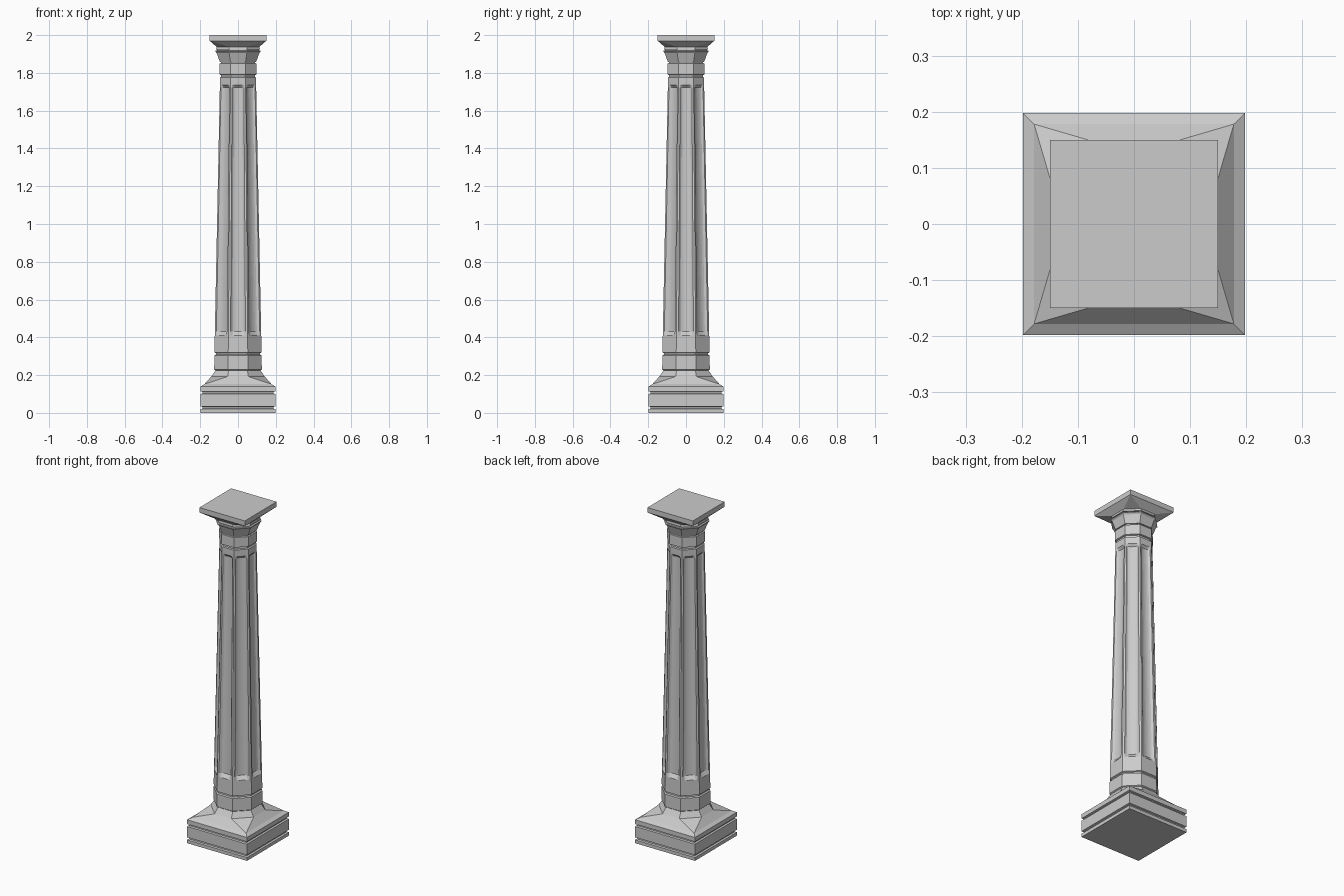
import bpy, bmesh, math

if "Cube" in bpy.data.objects:
    bpy.data.objects.remove(bpy.data.objects["Cube"])

OCT = math.tan(math.pi / 8)  # half edge / apothem of a regular octagon


def ring_points(a, h, flute):
    """Square-to-octagon ring; flute=None gives plain sides, a depth gives carved sides."""
    c = [(a, -h), (a, h), (h, a), (-h, a), (-a, h), (-a, -h), (-h, -a), (h, -a)]
    if flute is None:
        return c
    pts = []
    for i in range(8):
        (x0, y0), (x1, y1) = c[i], c[(i + 1) % 8]
        ang = i * math.pi / 4
        pts.append((x0, y0))
        for k in range(9):
            u = k / 8
            t = 0.11 + 0.78 * u
            d = flute * math.sqrt(max(0, 1 - (2 * u - 1) ** 2))
            pts.append((x0 + (x1 - x0) * t - d * math.cos(ang),
                        y0 + (y1 - y0) * t - d * math.sin(ang)))
    return pts


def loft(name, rings):
    """rings: list of (z, apothem, half_edge, flute)"""
    bm = bmesh.new()
    loops = [[bm.verts.new((x, y, z)) for x, y in ring_points(a, h, f)]
             for z, a, h, f in rings]
    n = len(loops[0])
    for lo, hi in zip(loops, loops[1:]):
        for i in range(n):
            j = (i + 1) % n
            bm.faces.new((lo[i], lo[j], hi[j], hi[i]))
    bm.faces.new(loops[0][::-1])
    bm.faces.new(loops[-1])
    bmesh.ops.remove_doubles(bm, verts=bm.verts, dist=1e-5)
    bmesh.ops.recalc_face_normals(bm, faces=bm.faces)
    me = bpy.data.meshes.new(name)
    bm.to_mesh(me)
    bm.free()
    ob = bpy.data.objects.new(name, me)
    bpy.context.collection.objects.link(ob)
    return ob


def sq(z, a):
    return (z, a, a, None)


def octo(z, a):
    return (z, a, a * OCT, None)


# square plinth with two grooves
loft("plinth", [sq(z, a) for z, a in [
    (0, .198), (.02, .198), (.023, .188), (.032, .188), (.035, .198), (.1, .198),
    (.103, .188), (.111, .188), (.114, .198), (.14, .198)]])

# flare from square plinth to octagonal column
loft("base_flare", [sq(.14, .198), sq(.152, .178), (.192, .142, .055, None),
                    octo(.225, .12)])

# lower octagonal bands
loft("lower_bands", [octo(z, a) for z, a in [
    (.225, .118), (.23, .126), (.305, .125), (.309, .117), (.316, .117),
    (.32, .125), (.41, .123)]])

# tapered shaft with a concave flute on every face
def taper(z):
    return .123 - (z - .41) * (.123 - .096) / (1.735 - .41)

loft("fluted_shaft", [(z, taper(z), taper(z) * OCT, d) for z, d in [
    (.41, 0), (.432, .017), (1.722, .013), (1.735, 0)]])

# upper octagonal bands
loft("upper_bands", [octo(z, a) for z, a in [
    (1.735, .096), (1.775, .096), (1.778, .089), (1.788, .089), (1.791, .098),
    (1.85, .097), (1.852, .09), (1.858, .09)]])

# capital: flaring octagon, groove and neck
loft("capital", [octo(z, a) for z, a in [
    (1.858, .096), (1.905, .113), (1.912, .12), (1.917, .12), (1.918, .11), (1.923, .11),
    (1.924, .116), (1.937, .114)]])

# square top slab growing out of the octagon
loft("abacus", [octo(1.937, .112), sq(1.97, .15), sq(2.0, .15)])
